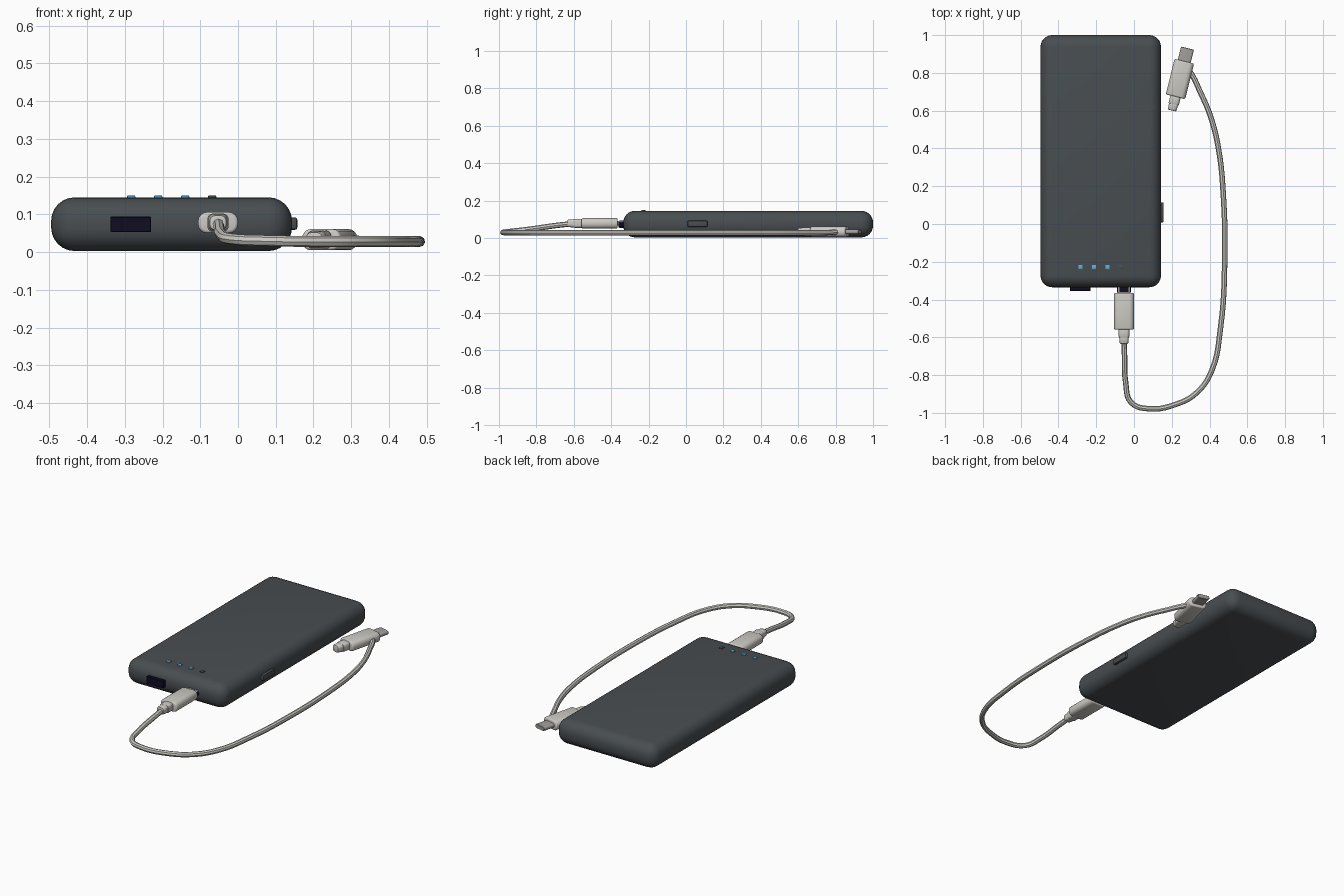
import bpy, bmesh, math
from mathutils import Matrix, Vector

old = bpy.data.objects.get("Cube")
if old:
    bpy.data.objects.remove(old)


def material(name, rgb, rough=0.5):
    m = bpy.data.materials.new(name)
    m.use_nodes = True
    m.diffuse_color = (*rgb, 1)
    m.node_tree.nodes["Principled BSDF"].inputs["Base Color"].default_value = (*rgb, 1)
    m.node_tree.nodes["Principled BSDF"].inputs["Roughness"].default_value = rough
    return m


charcoal = material("charcoal", (0.065, 0.075, 0.082))
navy = material("dark_navy", (0.004, 0.004, 0.016))
blue = material("light_blue", (0.13, 0.42, 0.65))
white = material("warm_white", (0.60, 0.59, 0.55))
metal = material("grey_metal", (0.36, 0.35, 0.33))


def smooth(ob):
    bpy.ops.object.select_all(action="DESELECT")
    ob.select_set(True)
    bpy.context.view_layer.objects.active = ob
    bpy.ops.object.shade_smooth_by_angle(angle=math.radians(35))


def box(name, lo, hi, mat, bevel=0.0, segments=3, along_y=None, taper=1.0, place=None):
    """Box between two corners; taper narrows the -y end; along_y bevels the y edges first."""
    lo, hi = Vector(lo), Vector(hi)
    centre, size = (lo + hi) / 2, hi - lo
    bm = bmesh.new()
    bmesh.ops.create_cube(bm, size=1)
    for v in bm.verts:
        k = taper if v.co.y < 0 else 1
        v.co = Vector((v.co.x * size.x * k, v.co.y * size.y, v.co.z * size.z * k)) + centre
    if along_y:
        edges = [e for e in bm.edges if abs(e.verts[0].co.y - e.verts[1].co.y) > size.y / 2]
        bmesh.ops.bevel(bm, geom=edges, offset=along_y, segments=4, profile=0.5, affect="EDGES")
        ends = [e for e in bm.edges if abs(e.verts[0].co.y - e.verts[1].co.y) < 1e-5]
        bmesh.ops.bevel(bm, geom=ends, offset=bevel, segments=segments, profile=0.5, affect="EDGES")
    elif bevel:
        bmesh.ops.bevel(bm, geom=bm.edges[:], offset=bevel, segments=segments,
                        profile=0.5, affect="EDGES")
    if place:
        bm.transform(place)
    mesh = bpy.data.meshes.new(name)
    bm.to_mesh(mesh)
    bm.free()
    ob = bpy.data.objects.new(name, mesh)
    bpy.context.collection.objects.link(ob)
    mesh.materials.append(mat)
    smooth(ob)
    return ob


# Battery case, sockets and side button
box("battery_case", (-0.495, -0.335, 0.003), (0.143, 1, 0.145), charcoal, 0.062, 6)
box("large_socket", (-0.338, -0.355, 0.053), (-0.23, -0.3, 0.094), navy, 0.002, 1)
box("small_socket", (-0.09, -0.362, 0.057), (-0.016, -0.3, 0.09), navy, along_y=0.014, bevel=0.002, segments=1)
box("side_button", (0.12, 0.008, 0.059), (0.157, 0.115, 0.092), charcoal, 0.006, 2)

# Charge indicators, the last one unlit
for i in range(4):
    x = -0.283 + i * 0.0715
    box(f"indicator_{i + 1}", (x - 0.011, -0.239, 0.141), (x + 0.011, -0.217, 0.15),
        blue if i < 3 else charcoal, 0.003, 2)


# Cable plugs, built pointing along +y around the origin
def plug(name, place):
    box(name + "_grip", (-0.053, -0.097, -0.028), (0.053, 0.097, 0.028), white,
        along_y=0.024, bevel=0.008, place=place)
    box(name + "_collar", (-0.028, -0.138, -0.024), (0.028, -0.09, 0.024), white,
        along_y=0.014, bevel=0.004, segments=2, place=place)
    box(name + "_neck", (-0.026, -0.172, -0.023), (0.026, -0.13, 0.023), white,
        along_y=0.014, bevel=0.004, segments=2, taper=0.85, place=place)
    box(name + "_tip", (-0.035, 0.08, -0.012), (0.035, 0.168, 0.012), metal,
        along_y=0.0105, bevel=0.002, segments=1, place=place)


plug("seated_plug", Matrix.Translation((-0.053, -0.462, 0.078)))
plug("loose_plug", Matrix.Translation((0.243, 0.768, 0.033)) @ Matrix.Rotation(math.radians(-14), 4, "Z"))

# Cable loop
path = [(-0.053, -0.60, 0.077), (-0.05, -0.70, 0.066), (-0.044, -0.84, 0.046),
        (-0.015, -0.945, 0.034), (0.08, -0.978, 0.03), (0.22, -0.955, 0.028),
        (0.33, -0.895, 0.028), (0.41, -0.78, 0.028), (0.458, -0.55, 0.028),
        (0.48, -0.2, 0.028), (0.473, 0.15, 0.028), (0.447, 0.4, 0.028),
        (0.405, 0.57, 0.028), (0.35, 0.70, 0.028), (0.30, 0.80, 0.03), (0.272, 0.83, 0.032)]
curve = bpy.data.curves.new("cable", "CURVE")
curve.dimensions = "3D"
curve.bevel_depth = 0.0145
curve.bevel_resolution = 2
curve.resolution_u = 5
curve.use_fill_caps = True
spline = curve.splines.new("BEZIER")
spline.bezier_points.add(len(path) - 1)
for point, co in zip(spline.bezier_points, path):
    point.co = co
    point.handle_left_type = point.handle_right_type = "AUTO"
curve.materials.append(white)
cable = bpy.data.objects.new("cable", curve)
bpy.context.collection.objects.link(cable)
bpy.ops.object.select_all(action="DESELECT")
cable.select_set(True)
bpy.context.view_layer.objects.active = cable
bpy.ops.object.convert(target="MESH")
smooth(bpy.context.view_layer.objects.active)
